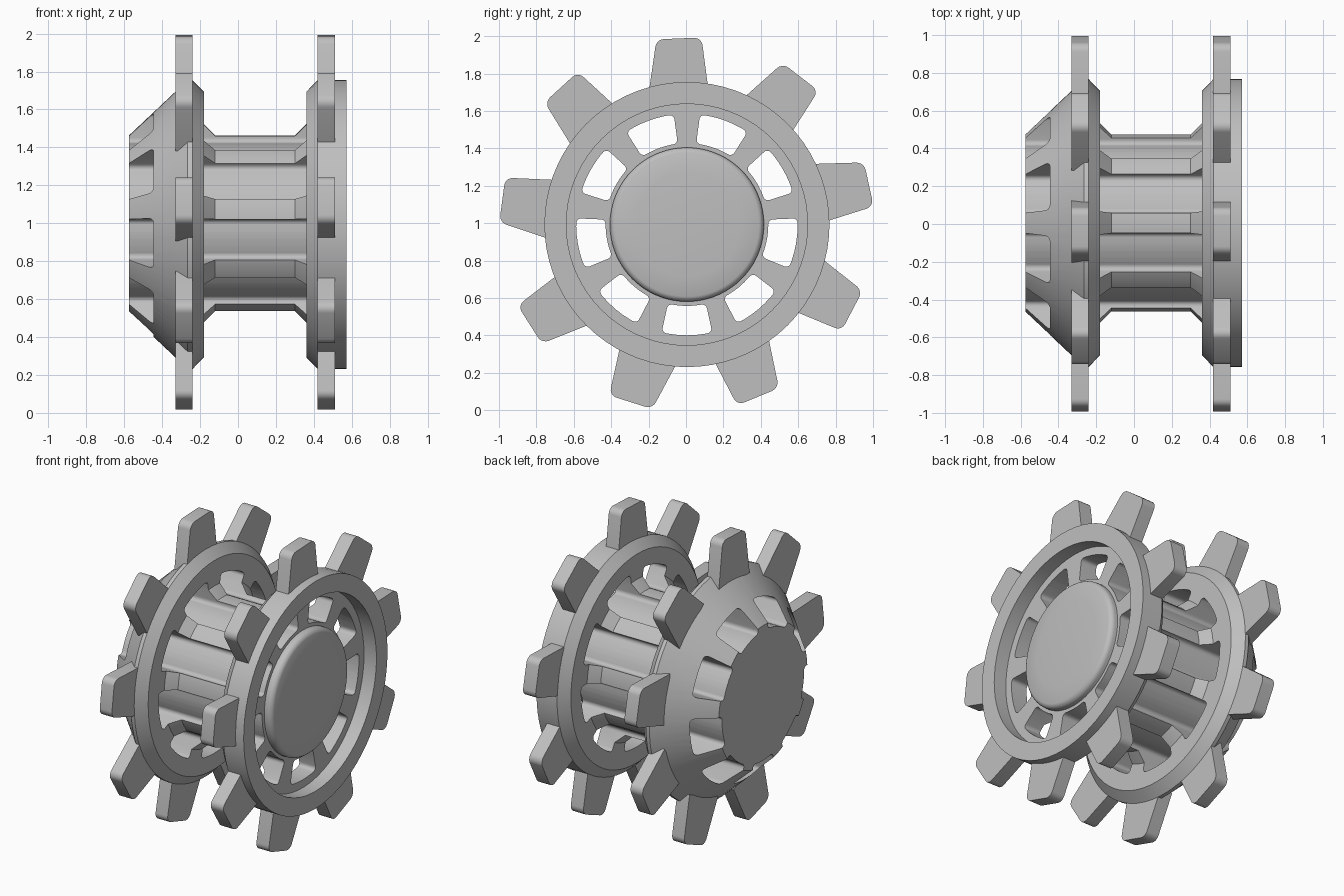
import bpy, bmesh, math
from mathutils import Matrix, Vector

old = bpy.data.objects.get("Cube")
if old:
    bpy.data.objects.remove(old)

CENTRE = Vector((0, 0.005, 0.993))
COUNT = 9

steel = bpy.data.materials.new("grey_steel")
steel.use_nodes = True
grey = (0.52, 0.52, 0.52, 1)
steel.diffuse_color = grey
steel.node_tree.nodes["Principled BSDF"].inputs["Base Color"].default_value = grey


def finish(name, bm):
    bmesh.ops.recalc_face_normals(bm, faces=bm.faces)
    mesh = bpy.data.meshes.new(name)
    bm.to_mesh(mesh)
    bm.free()
    mesh.materials.append(steel)
    obj = bpy.data.objects.new(name, mesh)
    bpy.context.collection.objects.link(obj)
    obj.location = CENTRE
    return obj


def smooth(obj, angle=30):
    bpy.ops.object.select_all(action='DESELECT')
    obj.select_set(True)
    bpy.context.view_layer.objects.active = obj
    bpy.ops.object.shade_smooth_by_angle(angle=math.radians(angle))


def revolve(name, profile, steps=72):
    """Spin (x, radius) points about the x axis; both ends lie on the axis."""
    bm = bmesh.new()
    verts = [bm.verts.new((x, 0, r)) for x, r in profile]
    edges = [bm.edges.new(pair) for pair in zip(verts, verts[1:])]
    bmesh.ops.spin(bm, geom=verts + edges, cent=(0, 0, 0), axis=(1, 0, 0),
                   angle=math.tau, steps=steps, use_duplicate=False)
    bmesh.ops.remove_doubles(bm, verts=bm.verts, dist=0.0005)
    return finish(name, bm)


def ring_of_prisms(name, outline, corners, radius, x0, x1, start):
    """Round the chosen outline corners, extrude along x, repeat round the axle."""
    bm = bmesh.new()
    for i in range(COUNT):
        turn = Matrix.Rotation(math.radians(start) + i * math.tau / COUNT, 4, 'X')
        verts = [bm.verts.new(turn @ Vector((x0, y, z))) for y, z in outline]
        face = bm.faces.new(verts)
        bmesh.ops.bevel(bm, geom=[verts[c] for c in corners], offset=radius,
                        segments=5, profile=0.5, affect='VERTICES')
        face = [f for f in bm.faces if all(abs(v.co.x - x0) < 1e-6 for v in f.verts)][-1]
        out = bmesh.ops.extrude_face_region(bm, geom=[face], use_keep_orig=True)
        moved = [g for g in out["geom"] if isinstance(g, bmesh.types.BMVert)]
        bmesh.ops.translate(bm, verts=moved, vec=(x1 - x0, 0, 0))
    return finish(name, bm)


def arc(r, a0, a1, n):
    angles = [math.radians(a0 + (a1 - a0) * i / n) for i in range(n + 1)]
    return [(r * math.sin(a), r * math.cos(a)) for a in angles]


# Spool body: cone, two rims, waisted hub and recessed outer face
body = revolve("wheel_body", [
    (-0.575, 0), (-0.575, 0.47), (-0.265, 0.762), (-0.24, 0.762), (-0.18, 0.70),
    (-0.18, 0.53), (-0.12, 0.47), (0.30, 0.47), (0.36, 0.53), (0.36, 0.70),
    (0.42, 0.762), (0.572, 0.762), (0.572, 0.645), (0.48, 0.645), (0.48, 0)])

# Lightening holes running the full width, which also flute the hub
hole = arc(0.435, -13.5, 13.5, 6) + arc(0.592, 13.2, -13.2, 6)
cutter = ring_of_prisms("hole_cutter", hole, (0, 6, 7, 13), 0.025, -0.8, 0.8, 20)
cutter.hide_render = True
cut = body.modifiers.new("holes", 'BOOLEAN')
cut.object = cutter
cut.operation = 'DIFFERENCE'
cut.solver = 'EXACT'
bpy.context.view_layer.objects.active = body
bpy.ops.object.modifier_apply(modifier="holes")
bpy.data.objects.remove(cutter)
smooth(body, 25)

# Leaning teeth on both rims
tooth = [(-0.208, 0.68), (-0.163, 0.99), (0.078, 1.0), (0.12, 0.68)]
for name, x0, x1 in (("right_teeth", -0.33, -0.24), ("left_teeth", 0.418, 0.512)):
    smooth(ring_of_prisms(name, tooth, (1, 2), 0.04, x0, x1, 0))

# Domed hub cap with a rounded edge
edge = [(0.50 + 0.035 * math.sin(a), 0.375 + 0.037 * math.cos(a))
        for a in (i * math.pi / 12 for i in range(6))]
cap = revolve("hub_cap", [(0.47, 0), (0.47, 0.412)] + edge
              + [(0.541, 0.28), (0.546, 0.15), (0.548, 0)])
smooth(cap, 40)
